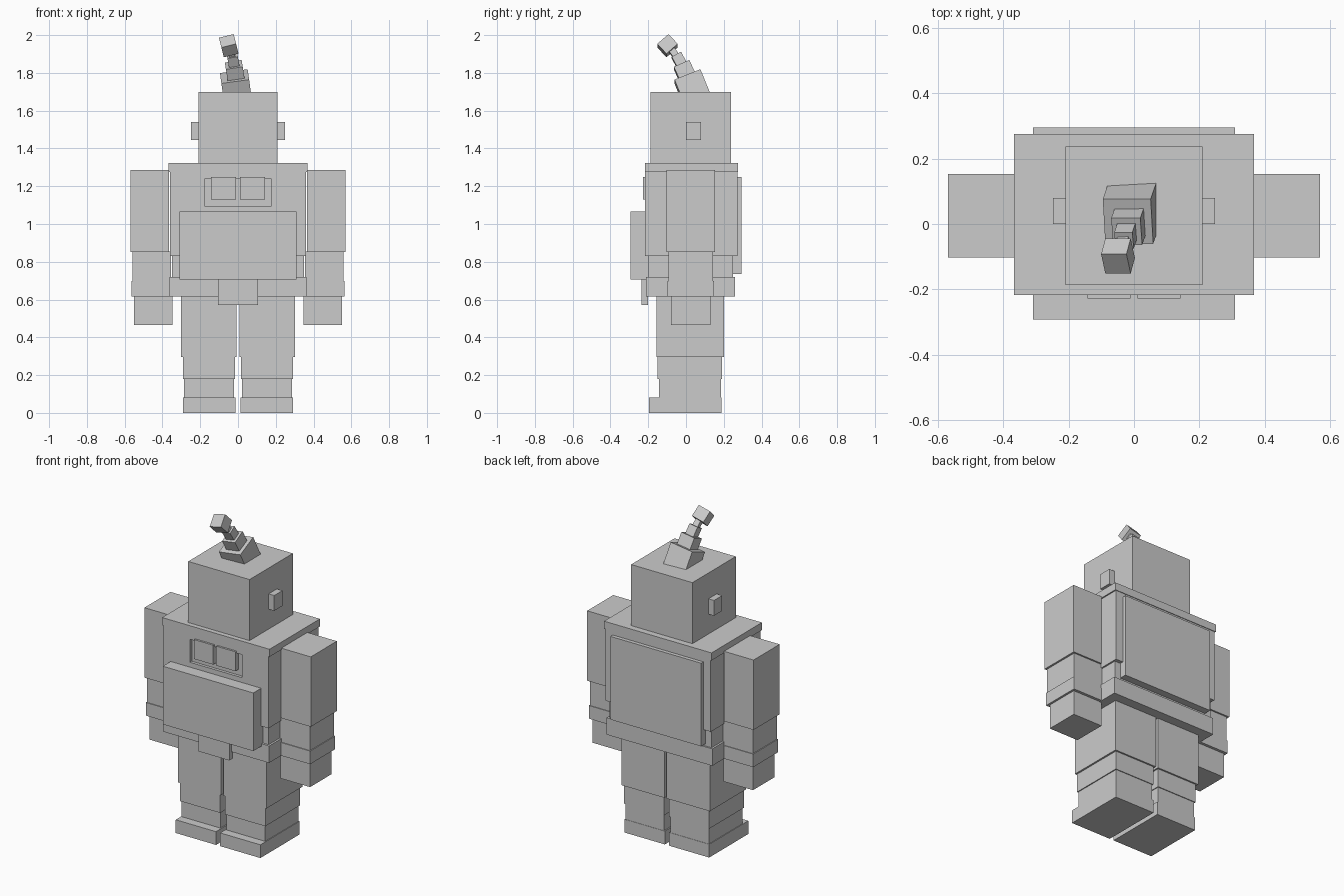
import bpy
from math import radians

mat = bpy.data.materials.new("plain grey")
mat.diffuse_color = (0.6, 0.6, 0.6, 1)


def box(name, x, y, z, rot=(0, 0, 0)):
    """Box from (min, max) ranges on each axis."""
    c = [(a + b) / 2 for a, b in (x, y, z)]
    bpy.ops.mesh.primitive_cube_add(size=1, location=c, rotation=[radians(r) for r in rot])
    o = bpy.context.object
    o.name = name
    o.scale = [b - a for a, b in (x, y, z)]
    bpy.ops.object.transform_apply(location=False, rotation=False, scale=True)
    o.data.materials.append(mat)
    return o


def pair(name, x, y, z):
    """Same box on both sides of the body."""
    box(name + "_right", x, y, z)
    box(name + "_left", (-x[1], -x[0]), y, z)


# Head and ears
box("head", (-0.21, 0.21), (-0.187, 0.237), (1.32, 1.70))
pair("ear", (0.20, 0.248), (0.0, 0.08), (1.445, 1.54))

# Torso with a slightly wider shoulder rim
box("shoulder_rim", (-0.368, 0.368), (-0.217, 0.276), (1.275, 1.322))
chest = box("chest", (-0.36, 0.36), (-0.216, 0.272), (0.83, 1.276))
box("waist", (-0.35, 0.35), (-0.2, 0.25), (0.715, 0.835))
box("belt", (-0.362, 0.362), (-0.213, 0.26), (0.615, 0.72))

# Shallow chest recess with two buttons
cutter = box("recess_cutter", (-0.178, 0.178), (-0.3, -0.198), (1.095, 1.237))
cutter.hide_render = True
cutter.hide_viewport = True
cut = chest.modifiers.new("recess", 'BOOLEAN')
cut.operation = 'DIFFERENCE'
cut.solver = 'EXACT'
cut.object = cutter
pair("chest_button", (0.01, 0.142), (-0.228, -0.19), (1.13, 1.25))

# Plates on the front and back
box("front_pack", (-0.31, 0.31), (-0.293, -0.2), (0.705, 1.065))
box("belt_plate", (-0.105, 0.105), (-0.235, -0.2), (0.57, 0.71))
box("back_panel", (-0.31, 0.31), (0.24, 0.295), (0.735, 1.25))

# Arms
pair("upper_arm", (0.366, 0.57), (-0.102, 0.153), (0.852, 1.285))
pair("forearm", (0.354, 0.558), (-0.093, 0.143), (0.695, 0.855))
pair("cuff", (0.35, 0.563), (-0.098, 0.147), (0.617, 0.698))
pair("hand", (0.347, 0.55), (-0.08, 0.13), (0.465, 0.62))

# Legs and feet
pair("thigh", (0.008, 0.303), (-0.155, 0.2), (0.295, 0.62))
pair("shin", (0.017, 0.292), (-0.15, 0.19), (0.18, 0.3))
pair("ankle", (0.022, 0.286), (-0.142, 0.185), (0.08, 0.185))
pair("foot", (0.014, 0.29), (-0.195, 0.187), (0.0, 0.082))

# Bent antenna: centre, width, height, tilt to the front, tilt to the side
antenna = [
    ("antenna_base", (-0.01, 0.032, 1.722), 0.148, 0.13, 22, -8),
    ("antenna_lower", (-0.016, -0.005, 1.803), 0.09, 0.09, 24, -9),
    ("antenna_upper", (-0.026, -0.037, 1.868), 0.056, 0.06, 28, -10),
    ("antenna_neck", (-0.035, -0.064, 1.905), 0.034, 0.06, 36, -12),
    ("antenna_tip", (-0.049, -0.098, 1.944), 0.08, 0.072, 42, -14),
]
for name, c, w, h, front, side in antenna:
    box(name, *[(c[i] - s / 2, c[i] + s / 2) for i, s in enumerate((w, w, h))],
        rot=(front, side, 0))
